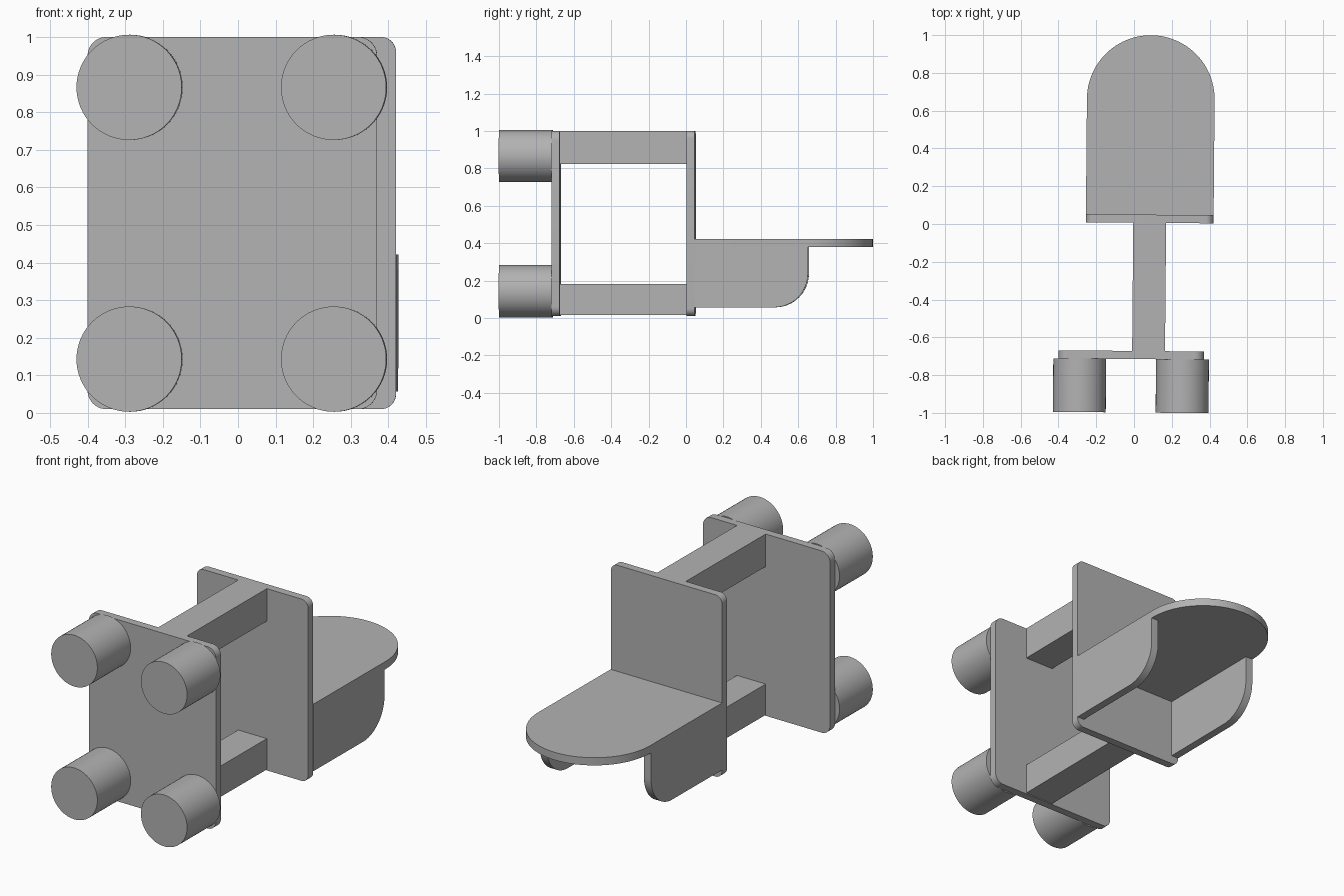
import bpy, bmesh
from math import sin, cos, pi, radians
from mathutils import Matrix, Vector

default = bpy.data.objects.get("Cube")
if default:
    bpy.data.objects.remove(default, do_unlink=True)

grey = bpy.data.materials.new("plain grey")
grey.use_nodes = True
colour = (0.45, 0.45, 0.45, 1)
grey.diffuse_color = colour
grey.node_tree.nodes["Principled BSDF"].inputs["Base Color"].default_value = colour

TURN = Matrix.Rotation(radians(-0.5), 4, "Z")   # the whole body sits at a slight yaw
MID = 0.083                                     # centre line of bars, backrest and seat
PLATE_MID = -0.009                              # centre line of front plate and feet


def arc(cx, cy, r, start, end, steps=10):
    """Points along an arc, angles in degrees."""
    angles = [radians(start + (end - start) * i / steps) for i in range(steps + 1)]
    return [(cx + r * cos(a), cy + r * sin(a)) for a in angles]


def rounded(u0, u1, v0, v1, r):
    """Rectangle outline with four round corners."""
    return (arc(u1 - r, v1 - r, r, 0, 90) + arc(u0 + r, v1 - r, r, 90, 180)
            + arc(u0 + r, v0 + r, r, 180, 270) + arc(u1 - r, v0 + r, r, 270, 360))


def extrude(name, outline, axis, low, high):
    """Solid made from an outline extruded along an axis between two values."""
    place = {"x": lambda u, v: (low, u, v),
             "y": lambda u, v: (u, low, v),
             "z": lambda u, v: (u, v, low)}[axis]
    bm = bmesh.new()
    face = bm.faces.new([bm.verts.new(place(u, v)) for u, v in outline])
    made = bmesh.ops.extrude_face_region(bm, geom=[face])["geom"]
    shift = Vector([high - low if a == axis else 0 for a in "xyz"])
    bmesh.ops.translate(bm, vec=shift, verts=[g for g in made if isinstance(g, bmesh.types.BMVert)])
    bmesh.ops.recalc_face_normals(bm, faces=bm.faces)
    bm.transform(TURN)
    mesh = bpy.data.meshes.new(name)
    bm.to_mesh(mesh)
    bm.free()
    mesh.materials.append(grey)
    obj = bpy.data.objects.new(name, mesh)
    bpy.context.collection.objects.link(obj)
    bpy.ops.object.select_all(action="DESELECT")
    obj.select_set(True)
    bpy.context.view_layer.objects.active = obj
    bpy.ops.object.shade_smooth_by_angle(angle=radians(30))
    return obj


# Upright plates with rounded corners
extrude("front_plate", rounded(PLATE_MID - 0.385, PLATE_MID + 0.385, 0.01, 1.0, 0.05), "y", -0.715, -0.672)
extrude("backrest", rounded(MID - 0.337, MID + 0.337, 0.01, 1.0, 0.04), "y", 0.007, 0.05)

# Bars joining the plates
for name, z0, z1 in (("upper_bar", 0.823, 1.0), ("lower_bar", 0.015, 0.183)):
    x0, x1 = MID - 0.087, MID + 0.087
    extrude(name, [(x0, z0), (x1, z0), (x1, z1), (x0, z1)], "y", -0.672, 0.007)

# Four round feet on the front plate
for side, x in (("right", -0.272), ("left", 0.272)):
    for level, z in (("lower", 0.143), ("upper", 0.866)):
        circle = arc(PLATE_MID + x, z, 0.14, 0, 360, 64)[:-1]
        extrude(f"{level}_{side}_foot", circle, "y", -0.998, -0.715)

# Seat with a half-round end
seat = arc(MID, 0.662, 0.338, 0, 180, 48) + [(MID - 0.338, 0.05), (MID + 0.338, 0.05)]
extrude("seat", seat, "z", 0.38, 0.422)

# Side brackets under the seat, rounded at the lower rear corner
bracket = [(0.05, 0.38), (0.05, 0.057)] + arc(0.475, 0.237, 0.18, -90, 0, 20) + [(0.655, 0.38)]
for name, x0 in (("right_bracket", MID - 0.338), ("left_bracket", MID + 0.295)):
    extrude(name, bracket, "x", x0, x0 + 0.043)
